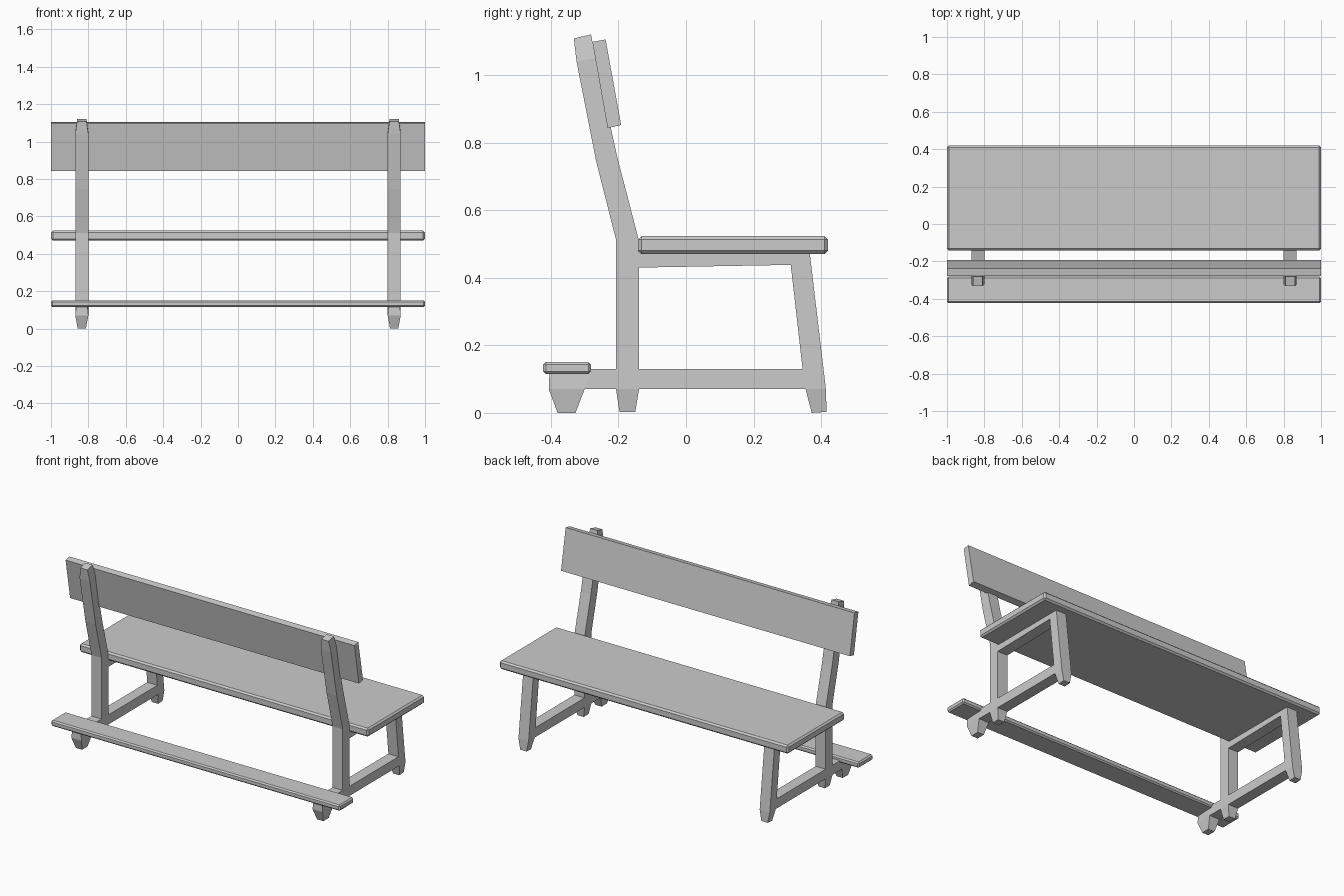
import bpy, bmesh

if "Cube" in bpy.data.objects:
    bpy.data.objects.remove(bpy.data.objects["Cube"])

def add_object(name, bm, loc=(0, 0, 0)):
    bmesh.ops.recalc_face_normals(bm, faces=bm.faces)
    mesh = bpy.data.meshes.new(name)
    bm.to_mesh(mesh)
    bm.free()
    obj = bpy.data.objects.new(name, mesh)
    obj.location = loc
    bpy.context.collection.objects.link(obj)
    return obj

def plank(name, profile, chamfer=0):
    """Full-length board: (y, z) outline swept from x = -1 to 1."""
    bm = bmesh.new()
    rings = [[bm.verts.new((x, y, z)) for y, z in profile] for x in (-1, 1)]
    for ring in rings:
        bm.faces.new(ring)
    for i in range(len(profile)):
        j = (i + 1) % len(profile)
        bm.faces.new((rings[0][i], rings[0][j], rings[1][j], rings[1][i]))
    bmesh.ops.recalc_face_normals(bm, faces=bm.faces)
    if chamfer:
        bmesh.ops.bevel(bm, geom=bm.edges[:], offset=chamfer, segments=1,
                        affect='EDGES', profile=0.5)
    return add_object(name, bm)

def box(y0, y1, z0, z1):
    return [(y0, z0), (y1, z0), (y1, z1), (y0, z1)]

# Boards: seat, foot rest, tilted backrest
plank("seat", box(-0.142, 0.42, 0.47, 0.523), 0.01)
plank("foot_rest", box(-0.423, -0.281, 0.115, 0.151), 0.008)
plank("backrest", [(-0.277, 1.098), (-0.238, 1.105), (-0.192, 0.852), (-0.232, 0.843)])

# Side frame points: (y, z, half width in x)
W, N = 0.035, 0.022
P = {
    # upright post, from foot to tapered top
    "a": (-0.197, 0.003, N), "b": (-0.15, 0.003, N),
    "c": (-0.207, 0.07, W), "d": (-0.139, 0.07, W),
    "e": (-0.207, 0.13, W), "f": (-0.139, 0.13, W),
    "j": (-0.207, 0.43, W), "g": (-0.139, 0.43, W),
    "t": (-0.207, 0.475, W), "q": (-0.139, 0.475, W),
    "i": (-0.207, 0.512, W), "h": (-0.141, 0.517, W),
    "k": (-0.266, 0.745, W), "l": (-0.203, 0.755, W),
    "m": (-0.324, 1.04, W), "n": (-0.268, 1.05, W),
    "o": (-0.332, 1.108, 0.025), "p": (-0.281, 1.12, 0.025),
    # raked leg under the seat edge
    "r": (0.31, 0.438, W), "s": (0.366, 0.475, W),
    "u": (0.345, 0.13, W), "v": (0.407, 0.13, W),
    "w": (0.354, 0.07, W), "x": (0.414, 0.07, W),
    "y": (0.372, 0.0, N), "z": (0.416, 0.003, N),
    # foot below the foot rest
    "A": (-0.404, 0.12, 0.03), "B": (-0.406, 0.07, W),
    "C": (-0.38, 0.0, N), "D": (-0.327, 0.0, N),
    "E": (-0.30, 0.07, W), "F": (-0.28, 0.13, W),
}
QUADS = ("abdc cdfe efgj jgqt tqhi ihlk klnm mnpo "   # post
         "grsq dwuf ecEF "                            # rails
         "rsvu uvxw wxzy ABEF BCDE").split()          # leg and foot

def side_frame(name, cx):
    bm = bmesh.new()
    L = {k: bm.verts.new((-w, y, z)) for k, (y, z, w) in P.items()}
    R = {k: bm.verts.new((w, y, z)) for k, (y, z, w) in P.items()}
    use = {}
    for q in QUADS:
        bm.faces.new([L[k] for k in q])
        bm.faces.new([R[k] for k in reversed(q)])
        for s, e in zip(q, q[1:] + q[0]):
            use.setdefault(frozenset((s, e)), []).append((s, e))
    # walls along the outline edges only
    for edges in use.values():
        if len(edges) == 1:
            s, e = edges[0]
            bm.faces.new((L[e], L[s], R[s], R[e]))
    return add_object(name, bm, (cx, 0, 0))

side_frame("side_frame_left", -0.835)
side_frame("side_frame_right", 0.835)
